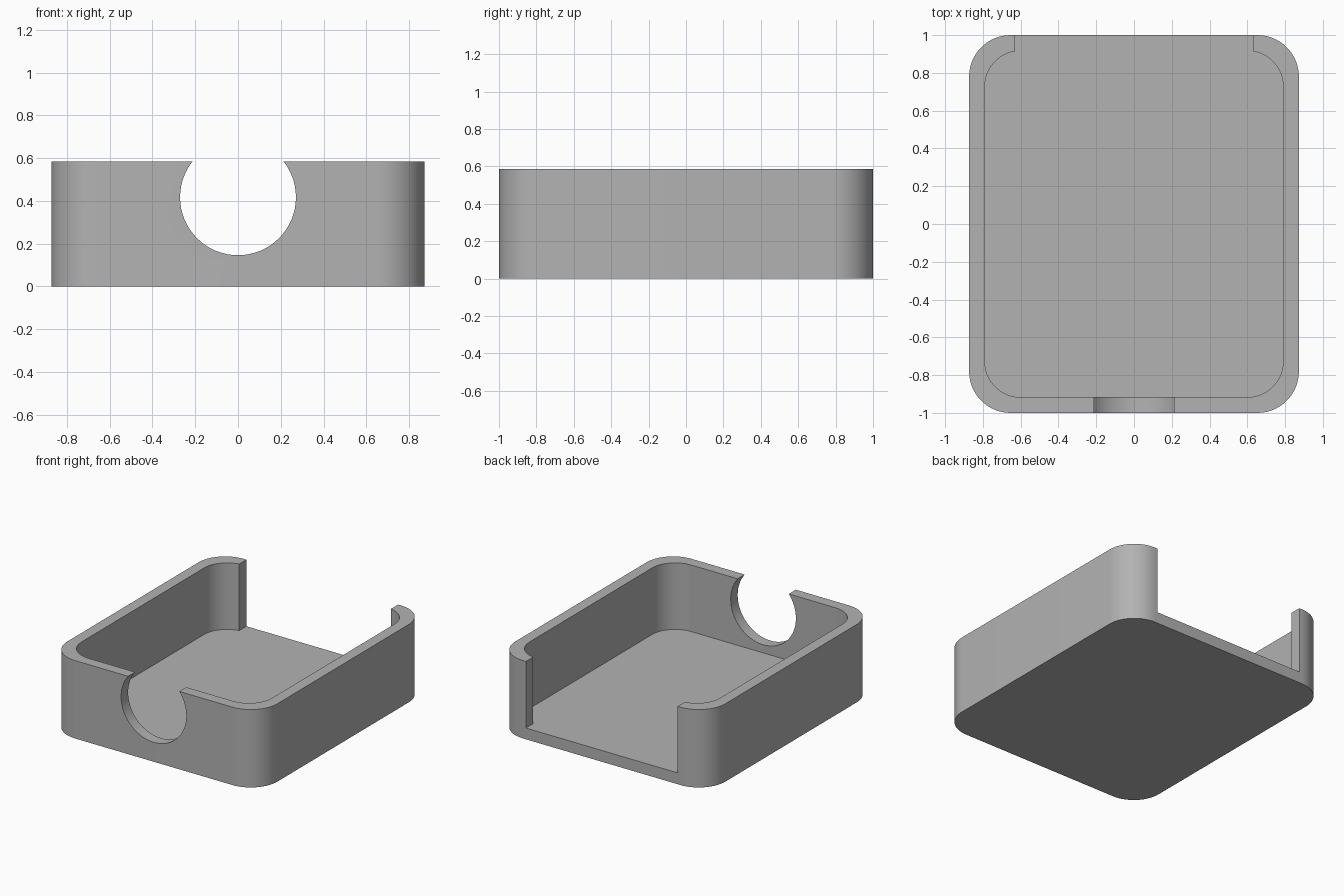
import bpy, bmesh
from math import pi, cos, sin, radians

cube = bpy.data.objects.get("Cube")
if cube:
    bpy.data.objects.remove(cube, do_unlink=True)

grey = bpy.data.materials.new("plain_grey")
grey.use_nodes = True
grey.diffuse_color = (0.45, 0.45, 0.45, 1)
grey.node_tree.nodes["Principled BSDF"].inputs["Base Color"].default_value = grey.diffuse_color

HALF_X, HALF_Y, HEIGHT = 0.873, 1.0, 0.585
WALL, FLOOR = 0.083, 0.085


def rounded_rect(hx, hy, r, steps=16):
    """Outline of a rectangle with rounded corners."""
    pts = []
    for k, (sx, sy) in enumerate([(1, 1), (-1, 1), (-1, -1), (1, -1)]):
        for i in range(steps + 1):
            a = (k + i / steps) * pi / 2
            pts.append((sx * (hx - r) + r * cos(a), sy * (hy - r) + r * sin(a)))
    return pts


def prism(name, outline, start, end, place):
    """Solid swept between two levels; place maps (u, v, level) to xyz."""
    bm = bmesh.new()
    face = bm.faces.new([bm.verts.new(place(u, v, start)) for u, v in outline])
    moved = bmesh.ops.extrude_face_region(bm, geom=[face])["geom"]
    for v, (a, b) in zip([g for g in moved if isinstance(g, bmesh.types.BMVert)], outline):
        v.co += place(0, 0, end) - place(0, 0, start)
    bmesh.ops.recalc_face_normals(bm, faces=bm.faces)
    mesh = bpy.data.meshes.new(name)
    bm.to_mesh(mesh)
    bm.free()
    mesh.materials.append(grey)
    obj = bpy.data.objects.new(name, mesh)
    bpy.context.collection.objects.link(obj)
    return obj


from mathutils import Vector
upright = lambda u, v, w: Vector((u, v, w))
through_wall = lambda u, v, w: Vector((u, w, v))

# Rounded block that becomes the tray
tray = prism("open_tray", rounded_rect(HALF_X, HALF_Y, 0.22), 0, HEIGHT, upright)

# Inner pocket, back opening and round finger notch in the front wall
pocket = prism("pocket_cutter", rounded_rect(HALF_X - WALL, HALF_Y - WALL, 0.19),
               FLOOR, 1, upright)
opening = prism("opening_cutter", [(-0.63, FLOOR), (0.63, FLOOR), (0.63, 1), (-0.63, 1)],
                0.5, 1.2, through_wall)
circle = [(0.271 * cos(2 * pi * i / 64), 0.417 + 0.271 * sin(2 * pi * i / 64)) for i in range(64)]
notch = prism("notch_cutter", circle, -1.2, -0.6, through_wall)

bpy.context.view_layer.objects.active = tray
for cutter in (pocket, opening, notch):
    cutter.hide_render = True
    cut = tray.modifiers.new(cutter.name, "BOOLEAN")
    cut.operation, cut.solver, cut.object = "DIFFERENCE", "EXACT", cutter
    bpy.ops.object.modifier_apply(modifier=cut.name)
    bpy.data.objects.remove(cutter, do_unlink=True)

# Smooth corners, crisp rims
bpy.ops.object.select_all(action="DESELECT")
tray.select_set(True)
bpy.ops.object.shade_smooth_by_angle(angle=radians(30))
